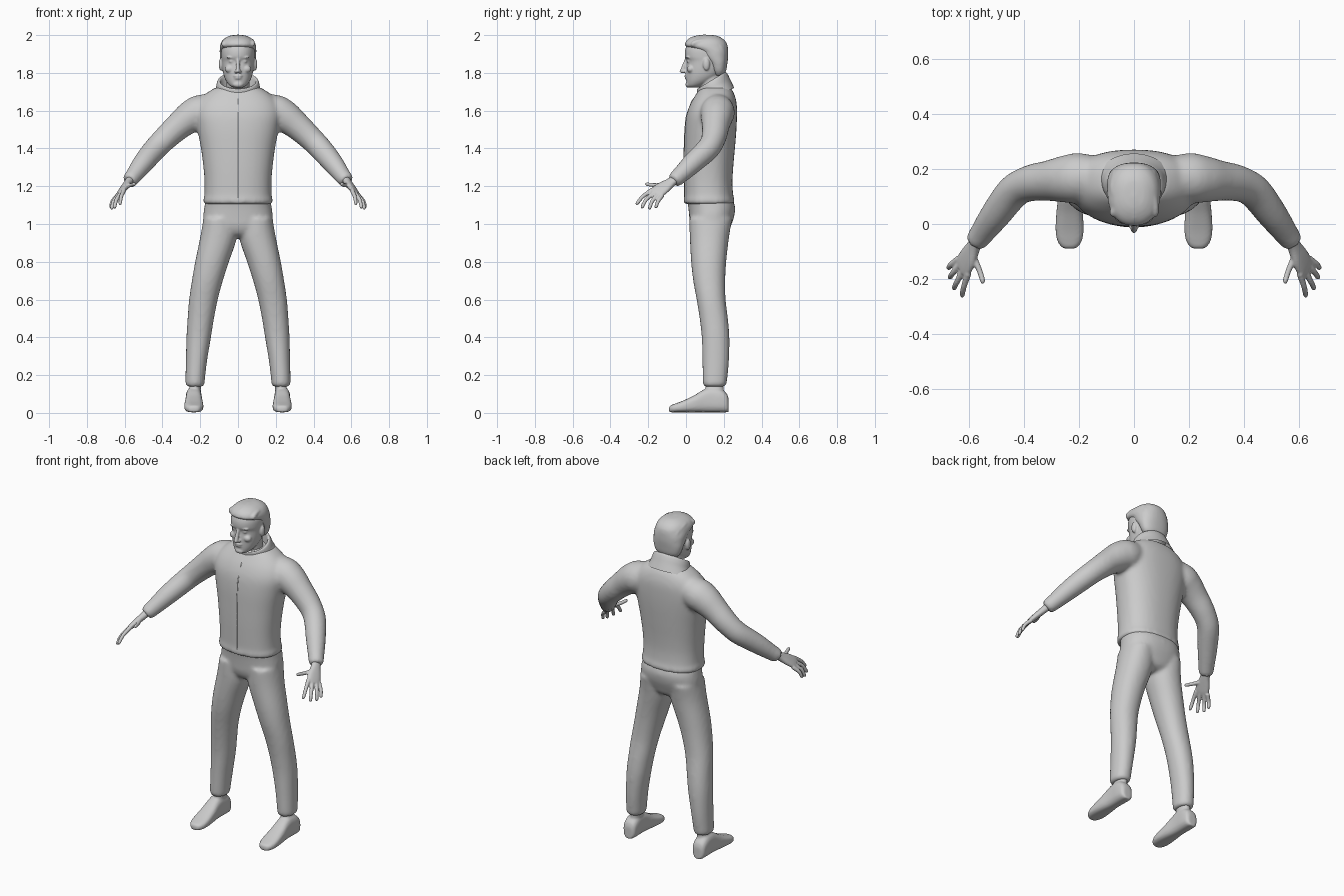
import bpy, bmesh, math
from mathutils import Vector as V, Matrix


def catmull(a, b, c, d, t):
    return 0.5 * (2 * b + (c - a) * t + (2 * a - 5 * b + 4 * c - d) * t * t + (3 * b - a - 3 * c + d) * t ** 3)


def loft(bm, rings, p=2.0, n=32, cap=True, steps=4):
    """Skin superellipse rings (centre, half-axis u, half-axis v), splined lengthwise."""
    fine, last = [], len(rings) - 1
    for i in range(last):
        q = [rings[max(0, min(last, i + k))] for k in (-1, 0, 1, 2)]
        for s in range(steps):
            fine.append([catmull(*(r[j] for r in q), s / steps) for j in range(3)])
    fine.append(rings[-1])
    loops = []
    for c, u, v in fine:
        loop = []
        for k in range(n):
            a = 2 * math.pi * k / n
            co, si = math.cos(a), math.sin(a)
            co = math.copysign(abs(co) ** (2 / p), co)
            si = math.copysign(abs(si) ** (2 / p), si)
            loop.append(bm.verts.new(c + u * co + v * si))
        loops.append(loop)
    faces = [bm.faces.new((a[k], a[(k + 1) % n], b[(k + 1) % n], b[k]))
             for a, b in zip(loops, loops[1:]) for k in range(n)]
    if cap:
        faces += [bm.faces.new(loops[0]), bm.faces.new(loops[-1])]
    bmesh.ops.recalc_face_normals(bm, faces=faces)


def level(z, x0, x1, y0, y1):
    """Horizontal ring from its x and y limits."""
    return (V(((x0 + x1) / 2, (y0 + y1) / 2, z)), V(((x1 - x0) / 2, 0, 0)), V((0, (y1 - y0) / 2, 0)))


def sym(z, rx, y0, y1):
    return level(z, -rx, rx, y0, y1)


def tube(bm, pts, n=20):
    """Round limb through (x, y, z, radius) points."""
    c, rings = [V(q[:3]) for q in pts], []
    for i, q in enumerate(pts):
        t = (c[min(i + 1, len(c) - 1)] - c[max(i - 1, 0)]).normalized()
        u = t.cross(V((0, 0, 1)) if abs(t.z) < 0.92 else V((0, 1, 0))).normalized()
        rings.append((c[i], u * q[3], u.cross(t) * q[3]))
    loft(bm, rings, n=n)


def blob(bm, loc, size):
    bmesh.ops.create_uvsphere(bm, u_segments=20, v_segments=12, radius=1,
                              matrix=Matrix.Translation(loc) @ Matrix.Diagonal((*size, 1)))


def mirror(bm):
    d = bmesh.ops.duplicate(bm, geom=bm.verts[:] + bm.edges[:] + bm.faces[:])["geom"]
    for e in d:
        if isinstance(e, bmesh.types.BMVert):
            e.co.x *= -1
    bmesh.ops.reverse_faces(bm, faces=[e for e in d if isinstance(e, bmesh.types.BMFace)])


def finish(name, bm, voxel=0, smooth=0):
    """Make the object; fuse overlapping volumes and relax the joins."""
    me = bpy.data.meshes.new(name)
    bm.to_mesh(me)
    bm.free()
    me.shade_smooth()
    ob = bpy.data.objects.new(name, me)
    bpy.context.collection.objects.link(ob)
    if voxel:
        m = ob.modifiers.new("fuse", 'REMESH')
        m.mode, m.voxel_size, m.use_smooth_shade = 'VOXEL', voxel, True
    if smooth:
        m = ob.modifiers.new("relax", 'SMOOTH')
        m.factor, m.iterations = 0.5, smooth
    return ob


# Jacket: sleeves fused into the torso
bm = bmesh.new()
tube(bm, [(.08, .17, 1.635, .06), (.19, .168, 1.597, .09), (.25, .163, 1.568, .086), (.31, .157, 1.522, .074),
          (.38, .147, 1.458, .066), (.437, .118, 1.40, .062), (.50, .038, 1.325, .056),
          (.553, -.035, 1.255, .045), (.57, -.058, 1.235, .042), (.577, -.068, 1.226, .034)], n=28)
mirror(bm)
loft(bm, [sym(1.105, .172, 0, .245), sym(1.112, .184, -.012, .257), sym(1.135, .183, -.012, .255),
          sym(1.15, .178, -.009, .25), sym(1.22, .177, -.01, .246), sym(1.3, .183, -.011, .25),
          sym(1.4, .196, -.01, .259), sym(1.5, .215, -.007, .267), sym(1.58, .228, .003, .27),
          sym(1.64, .213, .025, .268), sym(1.69, .17, .055, .255), sym(1.725, .115, .078, .235)], p=2.35, n=48)
finish("jacket", bm, .011, 8)

# Front zip ridge
bm = bmesh.new()
tube(bm, [(0, -.007, 1.12, .004), (0, -.008, 1.25, .004), (0, -.008, 1.4, .004), (0, -.004, 1.5, .004),
          (0, .006, 1.58, .004), (0, .028, 1.64, .004), (0, .056, 1.68, .004)], n=8)
finish("zip_ridge", bm)

# Stand-up collar, tilted up toward the back, folded inward at the rim
bm = bmesh.new()
collar = [(1.685, .135, .158, .098, .035), (1.715, .119, .150, .088, .042), (1.74, .113, .142, .083, .045),
          (1.757, .106, .136, .078, .045), (1.755, .094, .134, .07, .043), (1.70, .086, .136, .066, .035)]
loft(bm, [(V((0, cy, z)), V((rx, 0, 0)), V((0, ry, tilt))) for z, rx, cy, ry, tilt in collar], n=48, cap=False)
finish("collar", bm)

# Trousers: two legs fused to the hips
bm = bmesh.new()
loft(bm, [level(*r) for r in [
    (1.03, .015, .183, .018, .245), (.93, .006, .2, .02, .228), (.8, .048, .227, .027, .213),
    (.7, .08, .244, .038, .208), (.6, .107, .259, .056, .21), (.5, .127, .267, .072, .222),
    (.4, .143, .273, .083, .23), (.28, .163, .276, .087, .228), (.19, .174, .278, .088, .22),
    (.15, .178, .278, .09, .214), (.14, .184, .27, .097, .206)]], p=2.15)
mirror(bm)
loft(bm, [sym(1.14, .17, .003, .243), sym(1.09, .178, .012, .26), sym(1.04, .184, .017, .255),
          sym(.99, .178, .022, .238), sym(.95, .12, .04, .22), sym(.93, .06, .07, .19)], p=2.3, n=40)
finish("trousers", bm, .01, 8)

# Shoes and ankles
bm = bmesh.new()
shoe = [(.226, .022, .07), (.215, .038, .10), (.18, .043, .125), (.13, .042, .132), (.09, .043, .118),
        (.04, .048, .088), (-.02, .051, .06), (-.06, .045, .045), (-.083, .03, .036), (-.09, .015, .028)]
loft(bm, [(V((.234, y, h / 2 + .003)), V((w, 0, 0)), V((0, 0, h / 2))) for y, w, h in shoe], p=2.8)
loft(bm, [level(.07, .197, .262, .1, .205), level(.12, .197, .257, .105, .2), level(.17, .195, .258, .1, .2)])
mirror(bm)
finish("shoes", bm, .007, 3)

# Hands: flat palm, four fingers and thumb
bm = bmesh.new()
w = V((.49, .77, -.42)).normalized()
nrm = w.cross(V((.047, -.098, -.065))).normalized()
palm = [((.562, -.04, 1.25), .026, .022), ((.58, -.078, 1.222), .027, .02), ((.6, -.118, 1.195), .039, .018),
        ((.617, -.148, 1.172), .042, .015), ((.626, -.166, 1.16), .036, .011)]
loft(bm, [(V(c), w * a, nrm * b) for c, a, b in palm], p=2.4)
fingers = [((.602, -.178, 1.182), (.618, -.228, 1.146), (.625, -.264, 1.103)),
           ((.617, -.163, 1.168), (.643, -.21, 1.13), (.655, -.236, 1.083)),
           ((.63, -.145, 1.158), (.658, -.178, 1.122), (.670, -.196, 1.077)),
           ((.636, -.125, 1.152), (.664, -.147, 1.122), (.675, -.161, 1.085)),
           ((.585, -.115, 1.205), (.561, -.17, 1.206), (.547, -.216, 1.212))]
for a, b, c in fingers:
    tube(bm, [(*a, .0125), (*b, .0105), (*V(b).lerp(V(c), .8), .0095), (*c, .005)], n=14)
mirror(bm)
finish("hands", bm, .0045, 3)

# Head: skull and neck with brow, eyes, cheeks, nose, lips, chin and ears
bm = bmesh.new()
for loc, size in [((.034, .017, 1.861), (.014, .012, .009)), ((.036, .012, 1.881), (.026, .013, .006)),
                  ((.045, .025, 1.82), (.025, .02, .02)), ((.012, -.006, 1.806), (.008, .011, .008)),
                  ((.091, .108, 1.845), (.011, .018, .033))]:
    blob(bm, loc, size)
mirror(bm)
loft(bm, [sym(*r) for r in [
    (1.722, .022, .015, .06), (1.732, .043, .005, .095), (1.755, .062, .002, .14), (1.785, .075, .001, .18),
    (1.82, .082, .001, .2), (1.86, .086, .004, .21), (1.885, .088, -.006, .213), (1.92, .088, -.005, .213),
    (1.95, .08, .008, .205), (1.975, .062, .04, .18), (1.985, .03, .08, .14)]], p=2.15, n=40)
tube(bm, [(0, .15, 1.62, .066), (0, .138, 1.7, .062), (0, .125, 1.82, .062)], n=28)
tube(bm, [(0, .004, 1.878, .008), (0, -.008, 1.845, .010), (0, -.018, 1.812, .013)], n=14)
for loc, size in [((0, -.020, 1.808), (.012, .014, .010)), ((0, .002, 1.784), (.025, .011, .006)),
                  ((0, .004, 1.772), (.022, .011, .006)), ((0, .012, 1.738), (.028, .015, .016))]:
    blob(bm, loc, size)
finish("head", bm, .0048, 3)

# Hair: cap with a swept fringe, low behind the ears
bm = bmesh.new()
loft(bm, [sym(*r) for r in [
    (1.785, .06, .15, .198), (1.81, .08, .135, .212), (1.85, .092, .118, .219), (1.885, .096, .085, .223),
    (1.915, .097, .06, .223), (1.94, .096, .0, .221), (1.96, .09, -.004, .214), (1.98, .075, .014, .196),
    (1.996, .045, .05, .165), (2.001, .015, .09, .13)]], p=2.3, n=40)
# locks combed back over the crown, wavy along their length
for i in range(-3, 4):
    x = i * .023
    d = .0035 * abs(i) + .0012 * i * i
    tube(bm, [(x * 1.05, .012 + d, 1.942, .011), (x * 1.1, .018 + d, 1.967 - d * .6, .014),
              (x + .005, .07, 1.987 - d, .014), (x - .004, .13, 1.984 - d, .015),
              (x * .95, .19 - d * .5, 1.948 - d * .5, .015), (x * .9, .207 - d * .5, 1.89, .014)], n=12)
finish("hair", bm, .006, 3)
